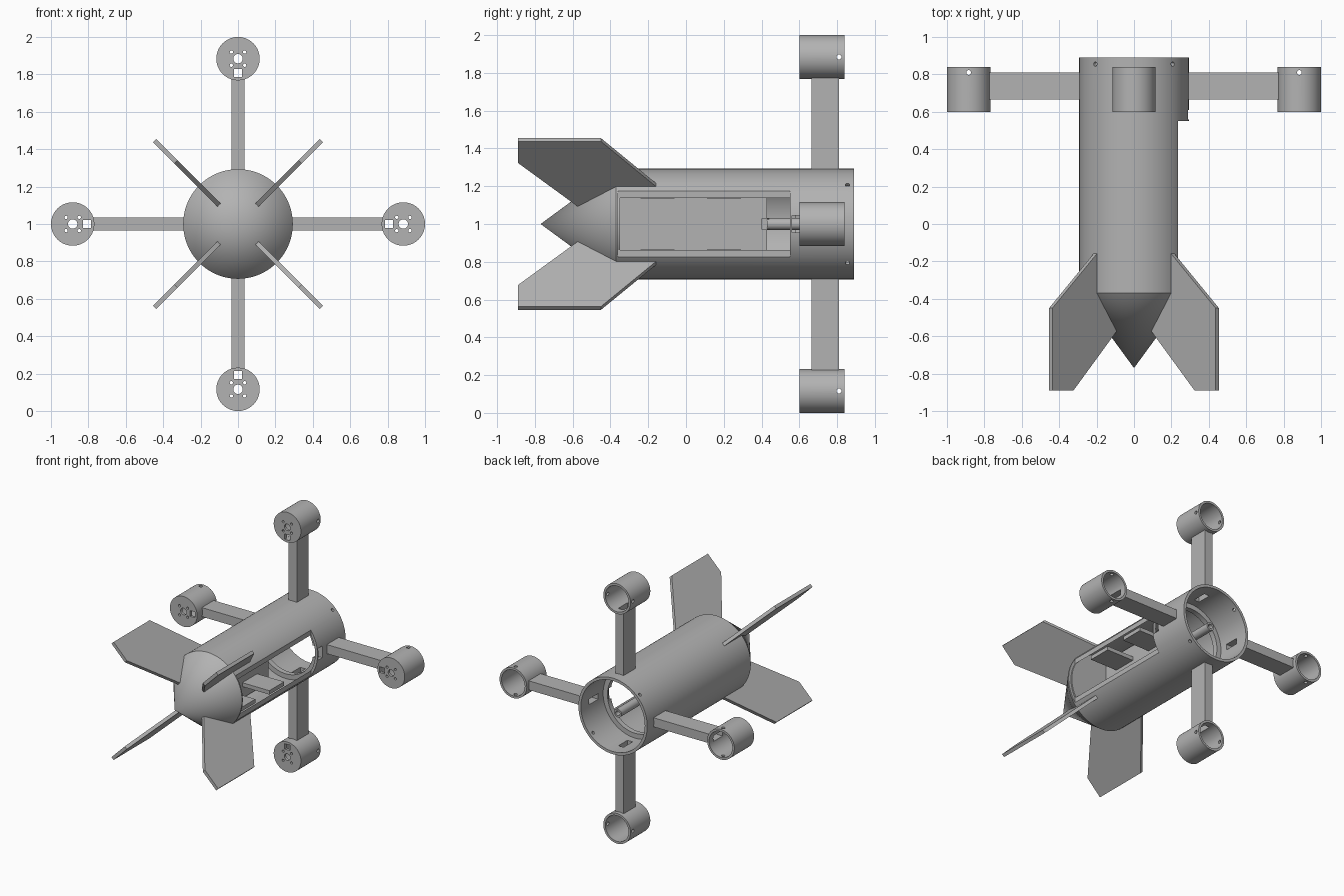
import bpy, bmesh, math
from mathutils import Matrix, Vector

cube = bpy.data.objects.get("Cube")
if cube:
    bpy.data.objects.remove(cube, do_unlink=True)

grey = bpy.data.materials.new("plain grey")
grey.use_nodes = True
COLOUR = (0.45, 0.45, 0.45, 1)
grey.diffuse_color = COLOUR
grey.node_tree.nodes["Principled BSDF"].inputs["Base Color"].default_value = COLOUR

LIFT = Matrix.Translation((0, 0, 1))   # body axis height
BODY_R, BORE_R = 0.293, 0.272
NOSE_Y, TAIL_Y = -0.37, 0.89
HUB_X, HUB_R = 0.884, 0.116
QUARTERS = [Matrix.Rotation(math.radians(90 * k), 4, 'Y') for k in range(4)]
SIDES = ["left", "bottom", "right", "top"]


def finish(name, bm, matrix=Matrix()):
    bmesh.ops.recalc_face_normals(bm, faces=bm.faces)
    mesh = bpy.data.meshes.new(name)
    bm.to_mesh(mesh)
    bm.free()
    mesh.transform(LIFT @ matrix)
    mesh.materials.append(grey)
    obj = bpy.data.objects.new(name, mesh)
    bpy.context.collection.objects.link(obj)
    return obj


def box(name, lo, hi, matrix=Matrix()):
    lo, hi = Vector(lo), Vector(hi)
    bm = bmesh.new()
    bmesh.ops.create_cube(bm, size=1)
    bmesh.ops.scale(bm, vec=hi - lo, verts=bm.verts)
    bmesh.ops.translate(bm, vec=(lo + hi) / 2, verts=bm.verts)
    return finish(name, bm, matrix)


def rod(name, start, end, r1, r2=None, matrix=Matrix(), segs=24):
    """Cylinder or cone between two points."""
    a, b = Vector(start), Vector(end)
    bm = bmesh.new()
    bmesh.ops.create_cone(bm, cap_ends=True, segments=segs, radius1=r1,
                          radius2=r1 if r2 is None else r2, depth=(b - a).length)
    turn = Vector((0, 0, 1)).rotation_difference(b - a).to_matrix().to_4x4()
    bm.transform(Matrix.Translation((a + b) / 2) @ turn)
    return finish(name, bm, matrix)


def lathe(name, profile, matrix=Matrix(), segs=64):
    """Revolve a closed (radius, y) profile about the y axis."""
    bm = bmesh.new()
    rings = []
    for k in range(segs):
        t = math.tau * k / segs
        rings.append([bm.verts.new((r * math.cos(t), y, r * math.sin(t))) for r, y in profile])
    n = len(profile)
    for k in range(segs):
        a, b = rings[k], rings[(k + 1) % segs]
        for i in range(n):
            j = (i + 1) % n
            bm.faces.new((a[i], a[j], b[j], b[i]))
    return finish(name, bm, matrix)


def cut(obj, cutters):
    for c in cutters:
        c.hide_render = True
        mod = obj.modifiers.new("cut", 'BOOLEAN')
        mod.operation, mod.solver, mod.object = 'DIFFERENCE', 'EXACT', c
        bpy.context.view_layer.objects.active = obj
        bpy.ops.object.modifier_apply(modifier=mod.name)
        bpy.data.objects.remove(c, do_unlink=True)
    return obj


def smooth(obj):
    bpy.ops.object.select_all(action='DESELECT')
    obj.select_set(True)
    bpy.context.view_layer.objects.active = obj
    bpy.ops.object.shade_smooth_by_angle(angle=math.radians(30))


def arm_hollow(matrix=Matrix()):
    return box("cutter", (0.2, 0.68, -0.022), (0.79, 0.79, 0.022), matrix)


# Hollow body with a retaining ring, side hatch, arm slots and screw holes
body = lathe("body", [(BODY_R, NOSE_Y), (BODY_R, TAIL_Y), (BORE_R, TAIL_Y), (BORE_R, 0.62),
                      (0.235, 0.62), (0.235, 0.58), (BORE_R, 0.58), (BORE_R, NOSE_Y)], segs=96)
cuts = [box("cutter", (0.235, -0.36, -0.3), (0.4, 0.55, 0.3)),
        box("cutter", (0.2, 0.56, -0.045), (0.4, 0.61, 0.045))]
cuts += [arm_hollow(q) for q in QUARTERS]
DIAGONALS = [Matrix.Rotation(math.radians(45), 4, 'Y') @ q for q in QUARTERS]
cuts += [rod("cutter", (0.22, 0.855, 0), (0.35, 0.855, 0), 0.012, matrix=d) for d in DIAGONALS]
cut(body, cuts)
smooth(body)

# Nose cone and the bulkhead behind it
smooth(rod("nose_cone", (0, NOSE_Y, 0), (0, -0.77, 0), BODY_R, 0, segs=96))
smooth(rod("front_bulkhead", (0, NOSE_Y, 0), (0, -0.35, 0), BORE_R, segs=64))

# Inner tray with clips, and the tail tube
box("tray", (-0.07, -0.35, -0.255), (-0.04, 0.43, 0.255))
for side in (-1, 1):
    for y in (-0.24, 0.11):
        z = sorted((side * 0.135, side * 0.165))
        box("tray_clip", (-0.04, y, z[0]), (0.19, y + 0.18, z[1]))
smooth(lathe("tail_tube", [(0.032, 0.43), (0.032, 0.83), (0.018, 0.83), (0.018, 0.43)], segs=24))
box("tube_mount", (-0.07, 0.4, -0.03), (0.02, 0.44, 0.03))

# Four hollow arms, each with an open motor cup
for q, side in zip(QUARTERS, SIDES):
    arm = box(side + "_arm", (0.28, 0.665, -0.035), (0.778, 0.81, 0.035), q)
    cut(arm, [arm_hollow(q)])
    cup = lathe(side + "_motor_cup",
                [(0.025, 0.6), (HUB_R, 0.6), (HUB_R, 0.84), (0.099, 0.84), (0.099, 0.62), (0.025, 0.62)],
                q @ Matrix.Translation((HUB_X, 0, 0)))
    holes = [arm_hollow(q),
             box("cutter", (0.787, 0.55, -0.022), (0.828, 0.65, 0.022), q),
             rod("cutter", (HUB_X, 0.81, -0.2), (HUB_X, 0.81, 0.2), 0.013, matrix=q)]
    for k in range(4):
        t = math.radians(45 + 90 * k)
        x, z = HUB_X + 0.05 * math.cos(t), 0.05 * math.sin(t)
        holes.append(rod("cutter", (x, 0.55, z), (x, 0.65, z), 0.009, matrix=q, segs=16))
    cut(cup, holes)
    smooth(cup)

# Four swept fins on the diagonals
FIN = [(0.283, -0.15), (0.63, -0.45), (0.63, -0.89), (0.47, -0.89), (0.14, -0.57), (0.283, -0.37)]
for i, d in enumerate(DIAGONALS):
    bm = bmesh.new()
    face = bm.faces.new([bm.verts.new((r, y, -0.0125)) for r, y in FIN])
    new = bmesh.ops.extrude_face_region(bm, geom=[face])["geom"]
    bmesh.ops.translate(bm, vec=(0, 0, 0.025), verts=[v for v in new if isinstance(v, bmesh.types.BMVert)])
    finish("fin_%d" % (i + 1), bm, d)
